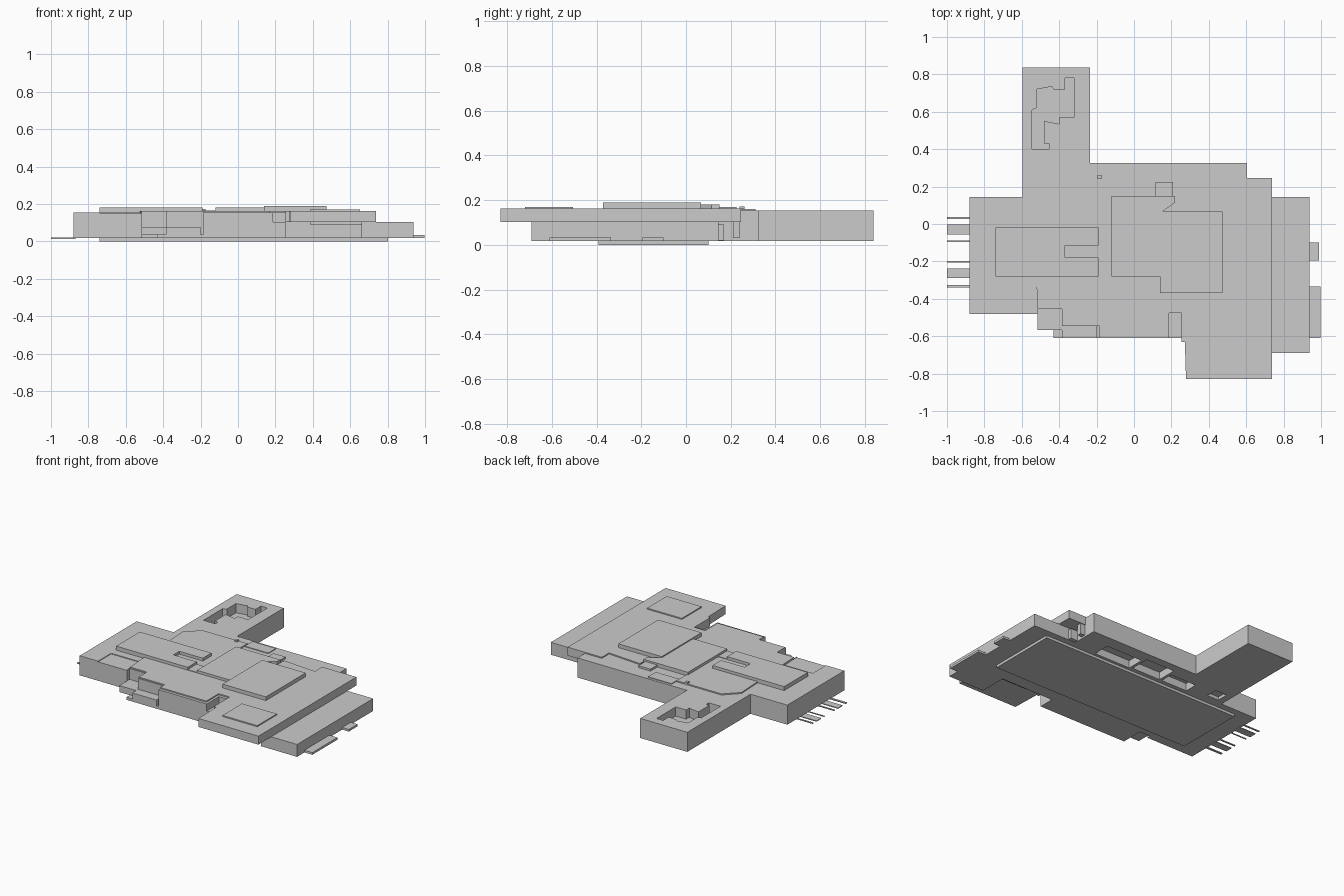
import bpy, bmesh


def prism(name, pts, z0, z1):
    """Extrude a top-view outline between two heights."""
    bm = bmesh.new()
    face = bm.faces.new([bm.verts.new((x, y, z0)) for x, y in pts])
    ext = bmesh.ops.extrude_face_region(bm, geom=[face])
    for v in ext["geom"]:
        if isinstance(v, bmesh.types.BMVert):
            v.co.z = z1
    bmesh.ops.recalc_face_normals(bm, faces=bm.faces[:])
    me = bpy.data.meshes.new(name)
    bm.to_mesh(me)
    bm.free()
    ob = bpy.data.objects.new(name, me)
    bpy.context.collection.objects.link(ob)
    return ob


def rect(x0, x1, y0, y1):
    return [(x0, y0), (x1, y0), (x1, y1), (x0, y1)]


def box(name, x0, x1, y0, y1, z0, z1):
    return prism(name, rect(x0, x1, y0, y1), z0, z1)


def cut(ob, pts, z0, z1):
    """Carve a pocket and drop the cutter."""
    c = prism("cutter", pts, z0, z1)
    c.hide_render = True
    m = ob.modifiers.new("cut", 'BOOLEAN')
    m.operation, m.solver, m.object = 'DIFFERENCE', 'EXACT', c
    bpy.context.view_layer.objects.active = ob
    bpy.ops.object.modifier_apply(modifier=m.name)
    bpy.data.objects.remove(c)


# main building with back wing
hull = prism("main_block", [
    (-.88, -.48), (-.515, -.48), (-.515, -.455), (-.385, -.455), (-.385, -.545),
    (-.185, -.545), (-.185, -.61), (.255, -.61), (.255, -.5), (.605, -.5),
    (.605, .327), (-.235, .327), (-.235, .838), (-.597, .838), (-.597, .145),
    (-.88, .145)], .018, .154)

# wing courtyard pocket
cut(hull, [(-.545, .4), (-.455, .4), (-.455, .43), (-.48, .43), (-.48, .55),
           (-.4, .535), (-.4, .57), (-.32, .57), (-.32, .78), (-.37, .78),
           (-.37, .72), (-.43, .72), (-.44, .735), (-.52, .72), (-.52, .62),
           (-.545, .61)], .09, .3)
# front notch, front inset
cut(hull, rect(.187, .3, -.7, -.475), .105, .3)
cut(hull, rect(-.739, -.516, -.6, -.336), .149, .3)
# underside pockets
for x0, x1, y0, y1 in [(-.32, -.12, .13, .22), (-.1, .12, .13, .27), (.14, .42, .12, .24)]:
    cut(hull, rect(x0, x1, y0, y1), -.1, .07)
cut(hull, rect(-.55, -.46, .17, .25), -.1, .04)

# thin roof plate
prism("roof_plate", [
    (-.515, -.45), (-.385, -.45), (-.385, -.54), (-.185, -.54), (-.185, -.59),
    (.17, -.59), (.17, -.455), (.6, -.455), (.6, .245), (.475, .245),
    (.475, .165), (.225, .185), (.225, .115), (.115, .115), (.115, .15),
    (-.11, .15), (-.11, .26), (-.455, .26), (-.545, .17)], .15, .162)

# raised roof panels
prism("left_roof_panel", [
    (-.74, -.28), (-.19, -.28), (-.19, -.18), (-.37, -.18), (-.37, -.115),
    (-.19, -.115), (-.19, -.02), (-.74, -.02)], .15, .182)
prism("centre_roof_panel", [
    (-.12, -.28), (.15, -.28), (.15, .065), (.22, .115), (.22, .15), (-.12, .15)], .15, .18)
box("high_roof_panel", .14, .473, -.37, .067, .15, .188)
box("low_link_panel", -.19, -.12, -.28, -.18, .15, .166)

# small roof fittings
box("roof_vent", -.195, -.175, .24, .262, .15, .172)
box("roof_hatch", -.105, .075, .225, .31, .15, .159)
box("roof_unit", .115, .208, .15, .225, .15, .168)

# right overhanging slab with its front plate
prism("right_slab", [
    (.278, -.83), (.738, -.83), (.738, .245), (.59, .245), (.59, -.4),
    (.3, -.4), (.3, -.455), (.255, -.455), (.255, -.63), (.272, -.63)], .103, .162)
box("right_slab_plate", .385, .652, -.72, -.505, .15, .17)
box("slab_support", .385, .66, -.6, -.49, .09, .11)

# low right block and end tabs
prism("right_block", [
    (.66, -.69), (.937, -.69), (.937, .145), (.59, .145), (.59, -.5), (.66, -.5)],
    .018, .104)
box("end_tab_long", .92, .998, -.61, -.335, .018, .033)
box("end_tab_short", .92, .988, -.195, -.1, .018, .033)
box("back_step", .59, .66, .14, .17, .02, .09)
box("back_post", .59, .64, .21, .24, .03, .11)

# front ledges
box("front_ledge_left", -.515, -.38, -.567, -.44, .033, .078)
box("front_ledge_right", -.385, -.2, -.61, -.53, .033, .078)
box("front_ledge_base", -.43, -.18, -.61, -.44, .018, .036)

# bottom plate
box("bottom_plate", -.74, .802, -.39, .1, 0, .02)

# thin rods on the left side
for y0, y1 in [(.028, .038), (-.055, -.003), (-.095, -.089), (-.207, -.197),
               (-.288, -.238), (-.34, -.325)]:
    box("side_rod", -1, -.87, y0, y1, .014, .02)
